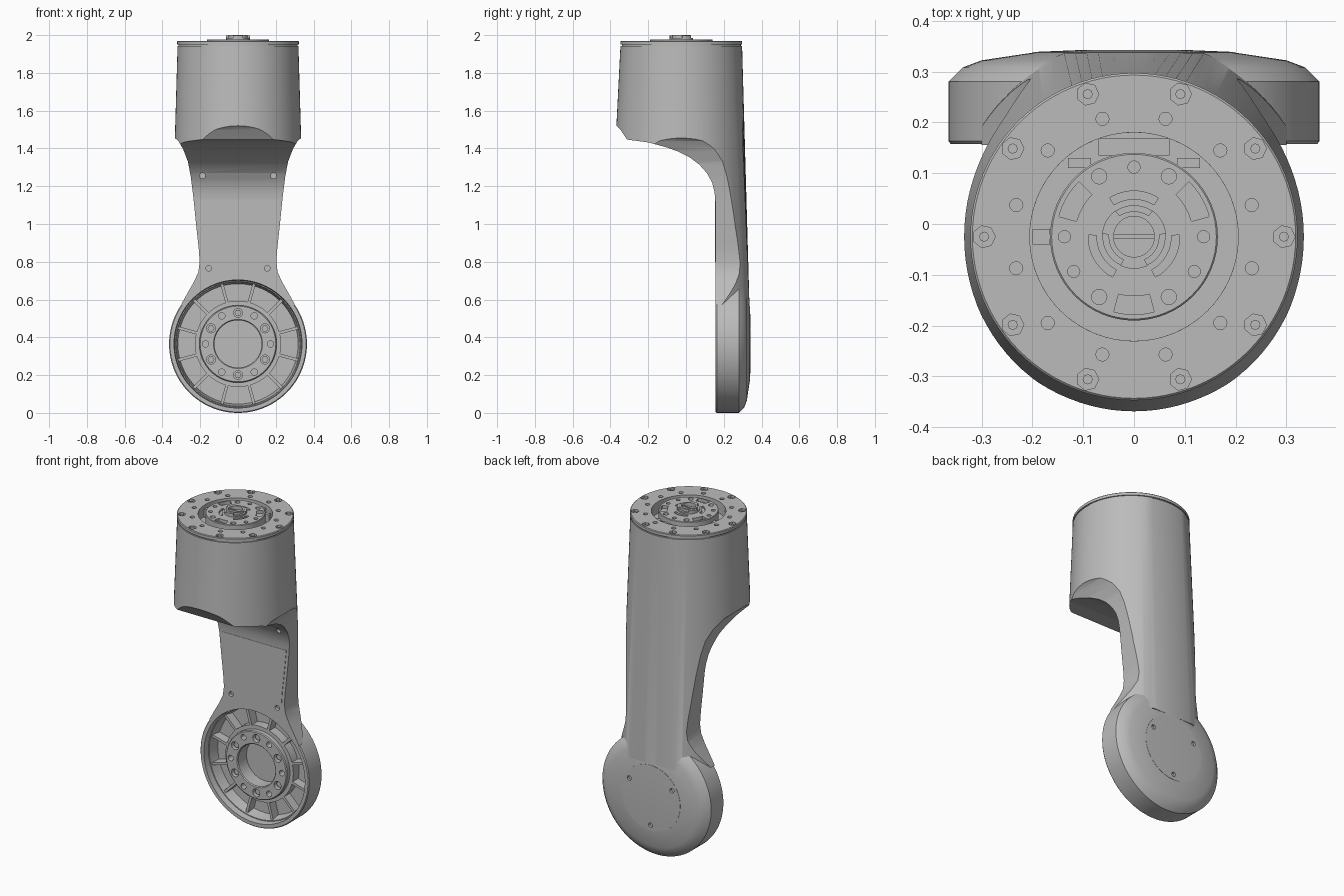
import bpy, bmesh
from math import sin, cos, pi, radians, sqrt

if "Cube" in bpy.data.objects:
    bpy.data.objects.remove(bpy.data.objects["Cube"])

grey = bpy.data.materials.new("machined grey")
grey.use_nodes = True
grey.diffuse_color = (0.5, 0.5, 0.5, 1)
grey.node_tree.nodes["Principled BSDF"].inputs["Base Color"].default_value = (0.5, 0.5, 0.5, 1)

CY = -0.025   # y of the upright housing axis
DZ = 0.365    # z of the lower joint axis


def place(u, v, h, axis):
    """Point at (u, v) across the axis and h along it."""
    return {"X": (h, u, v), "Y": (u, h, v), "Z": (u, v, h)}[axis]


def add_lathe(bm, profile, axis, u=0, v=0, n=64, ring=False):
    rows = [[bm.verts.new(place(u + r * cos(2 * pi * i / n), v + r * sin(2 * pi * i / n), h, axis))
             for i in range(n)] for r, h in profile]
    pairs = list(zip(rows, rows[1:])) + ([(rows[-1], rows[0])] if ring else [])
    for a, b in pairs:
        for i in range(n):
            j = (i + 1) % n
            bm.faces.new((a[i], a[j], b[j], b[i]))
    if not ring:
        bm.faces.new(rows[0])
        bm.faces.new(rows[-1])


def add_prism(bm, pts, axis, a, b):
    lo = [bm.verts.new(place(u, v, a, axis)) for u, v in pts]
    hi = [bm.verts.new(place(u, v, b, axis)) for u, v in pts]
    bm.faces.new(lo)
    bm.faces.new(hi)
    for i in range(len(pts)):
        j = (i + 1) % len(pts)
        bm.faces.new((lo[i], lo[j], hi[j], hi[i]))


def add_pin(bm, u, v, r, a, b, axis, n=16):
    add_lathe(bm, [(r, a), (r, b)], axis, u, v, n)


def add_arc(bm, r, mid, half, w, a, b, v=CY):
    """Curved slot of width w around the housing axis."""
    angs = [radians(mid - half + half * i / 6) for i in range(13)]
    pts = [((r + w / 2) * cos(t), v + (r + w / 2) * sin(t)) for t in angs]
    pts += [((r - w / 2) * cos(t), v + (r - w / 2) * sin(t)) for t in reversed(angs)]
    add_prism(bm, pts, "Z", a, b)


def add_box(bm, x0, x1, y0, y1, z0, z1):
    add_prism(bm, [(x0, y0), (x1, y0), (x1, y1), (x0, y1)], "Z", z0, z1)


def finish(name, bm):
    bmesh.ops.recalc_face_normals(bm, faces=bm.faces)
    me = bpy.data.meshes.new(name)
    bm.to_mesh(me)
    bm.free()
    me.materials.append(grey)
    ob = bpy.data.objects.new(name, me)
    bpy.context.collection.objects.link(ob)
    return ob


def make(name, adder, *args, **kw):
    bm = bmesh.new()
    adder(bm, *args, **kw)
    return finish(name, bm)


def boolean(ob, tool, op):
    mod = ob.modifiers.new(op.lower(), "BOOLEAN")
    mod.operation, mod.object, mod.solver = op, tool, "EXACT"
    bpy.context.view_layer.objects.active = ob
    bpy.ops.object.modifier_apply(modifier=mod.name)
    bpy.data.objects.remove(tool)


def polar(r, deg, v):
    return r * cos(radians(deg)), v + r * sin(radians(deg))


# Housing and arm: a round section lofted down to a flat-backed one
def add_shell(bm, n=96):
    top, low = [], []
    for i in range(n):
        c, s = cos(2 * pi * i / n), sin(2 * pi * i / n)
        top.append(bm.verts.new((0.32 * c, CY + 0.322 * s, 1.943)))
        low.append(bm.verts.new((0.36 * c, min(0.336, CY + 0.392 * s), 0.57)))
    for i in range(n):
        j = (i + 1) % n
        bm.faces.new((low[i], low[j], top[j], top[i]))
    bm.faces.new(top)
    bm.faces.new(low)


body = make("housing_and_arm", add_shell)

# Trim the shell by its front outline and its side profile
half = [(.34, 2.1), (.34, 1.46), (.316, 1.44), (.29, 1.395), (.265, 1.33), (.25, 1.25), (.235, 1.13),
        (.22, .98), (.208, .87), (.203, .8), (.21, .745), (.235, .69), (.27, .63), (.3, .575), (.3, .4)]
outline = half + [(-x, z) for x, z in reversed(half)]
boolean(body, make("outline_cutter", add_prism, outline, "Y", -1, 1), "INTERSECT")
side = [(-.4, 2.1), (-.4, 1.55), (-.347, 1.5), (-.312, 1.447), (-.2, 1.432), (-.1, 1.405), (-.04, 1.383),
        (.02, 1.352), (.07, 1.315), (.11, 1.27), (.138, 1.22), (.151, 1.17), (.155, 1.12), (.155, .4),
        (.5, .4), (.5, 2.1)]
boolean(body, make("side_cutter", add_prism, side, "X", -1, 1), "INTERSECT")

# Lower joint shell with a domed back, hollowed from the front
dome = [(.36, .157), (.365, .163), (.365, .28), (.337, .308), (.3, .322), (.2, .337), (.1, .341)]
boolean(body, make("joint_shell", add_lathe, dome, "Y", 0, DZ, 96), "UNION")
boolean(body, make("joint_recess", add_lathe, [(.342, .1), (.338, .175), (.325, .26)], "Y", 0, DZ, 96),
        "DIFFERENCE")

# Bore under the top cap and screw holes in the arm and back cover
bm = bmesh.new()
add_pin(bm, 0, CY, .205, 1.9, 2.1, "Z", 64)
for s in (-1, 1):
    add_pin(bm, s * .188, 1.255, .015, .1, .175, "Y")
    add_pin(bm, s * .155, .765, .015, .1, .175, "Y")
for deg in (30, 150, 270):
    add_pin(bm, *polar(.165, deg, DZ), .014, .325, .4, "Y")
boolean(body, finish("hole_cutters", bm), "DIFFERENCE")

# Round cover plate on the back and inset panel on the arm front
cover = make("back_cover", add_lathe, [(.198, .33), (.198, .3385), (.1, .3425)], "Y", 0, DZ, 64)
bm = bmesh.new()
for deg in (30, 150, 270):
    add_pin(bm, *polar(.165, deg, DZ), .014, .325, .4, "Y")
boolean(cover, finish("cover_holes", bm), "DIFFERENCE")
edge = [(x - .018, z) for x, z in half if .79 < z < 1.2]
panel = make("arm_panel", add_prism, edge + [(-x, z) for x, z in reversed(edge)], "Y", .1525, .158)

# Stepped hub inside the joint
hub = make("joint_hub", add_lathe, [(.125, .262), (.228, .262), (.228, .205), (.205, .205), (.205, .18),
                                    (.2, .175), (.13, .175), (.125, .18)], "Y", 0, DZ, 64, True)
bm = bmesh.new()
for k in range(6):
    add_pin(bm, *polar(.165, 30 + 60 * k, DZ), .024, .1, .205, "Y")
    add_pin(bm, *polar(.172, 60 * k, DZ), .017, .1, .215, "Y")
boolean(hub, finish("hub_holes", bm), "DIFFERENCE")

# Socket screws in the larger hub holes
bm = bmesh.new()
for k in range(6):
    add_pin(bm, *polar(.165, 30 + 60 * k, DZ), .018, .19, .21, "Y", 6)
screws = finish("hub_screws", bm)

# Radial ribs and the raised lip around the pockets
bm = bmesh.new()
for k in range(12):
    t = radians(30 * k + 15)
    c, s = cos(t), sin(t)
    w = .008
    pts = [(r * c - q * s, DZ + r * s + q * c) for r, q in ((.22, -w), (.333, -w), (.333, w), (.22, w))]
    add_prism(bm, pts, "Y", .205, .265)
add_lathe(bm, [(.318, .262), (.336, .262), (.336, .195), (.33, .195)], "Y", 0, DZ, 64, True)
ribs = finish("joint_ribs", bm)

# Top cap with a seam groove and two bolt circles
cap = make("top_cap", add_lathe, [(.205, 1.935), (.315, 1.935), (.315, 1.95), (.322, 1.95), (.322, 1.966),
                                  (.318, 1.97), (.205, 1.97)], "Z", 0, CY, 96, True)
bm = bmesh.new()
for k in range(10):
    add_pin(bm, *polar(.295, 36 * k, CY), .022, 1.955, 2, "Z", 7)
for k in range(12):
    add_pin(bm, *polar(.24, 15 + 30 * k, CY), .013, 1.945, 2, "Z", 12)
boolean(cap, finish("cap_holes", bm), "DIFFERENCE")
bm = bmesh.new()
for k in range(10):
    add_pin(bm, *polar(.295, 36 * k, CY), .01, 1.953, 1.962, "Z", 8)
bolts = finish("cap_bolts", bm)

# Rotor disc with holes, slots and curved grooves
rotor = make("rotor", add_lathe, [(.165, 1.895), (.165, 1.975), (.162, 1.978)], "Z", 0, CY, 64)
bm = bmesh.new()
for deg in (0, 90, 180, 210, 330):
    add_pin(bm, *polar(.137, deg, CY), .012, 1.96, 2, "Z")
for deg in (60, 120, 240, 300):
    add_pin(bm, *polar(.137, deg, CY), .015, 1.96, 2, "Z")
for deg in (30, 150, 270):
    add_arc(bm, .135, deg, 15, .036, 1.96, 2)
    add_arc(bm, .082, deg + 60, 32, .016, 1.966, 2)
boolean(rotor, finish("rotor_holes", bm), "DIFFERENCE")

# Centre hub with three lobes, an open bore and a cross bar
bm = bmesh.new()
add_lathe(bm, [(.04, 1.97), (.062, 1.97), (.062, 1.986), (.05, 1.986), (.05, 2), (.04, 2)],
          "Z", 0, CY, 48, True)
for deg in (30, 150, 270):
    add_arc(bm, .053, deg, 25, .02, 1.975, 1.998)
add_box(bm, -.041, .041, CY - .004, CY + .004, 1.97, 1.99)
centre = finish("centre_hub", bm)

# Connector blocks in the gap around the rotor
bm = bmesh.new()
add_box(bm, -.07, .07, .135, .168, 1.895, 1.95)
for s in (-1, 1):
    add_box(bm, s * .085, s * .13, .11, .13, 1.895, 1.945)
add_box(bm, -.2, -.165, CY - .015, CY + .015, 1.895, 1.95)
blocks = finish("connector_blocks", bm)

# Smooth curved surfaces and keep the edges crisp
bpy.ops.object.select_all(action="DESELECT")
for ob in (body, cover, panel, hub, screws, ribs, cap, bolts, rotor, centre, blocks):
    ob.select_set(True)
    bpy.context.view_layer.objects.active = ob
bpy.ops.object.shade_smooth_by_angle(angle=radians(28))
